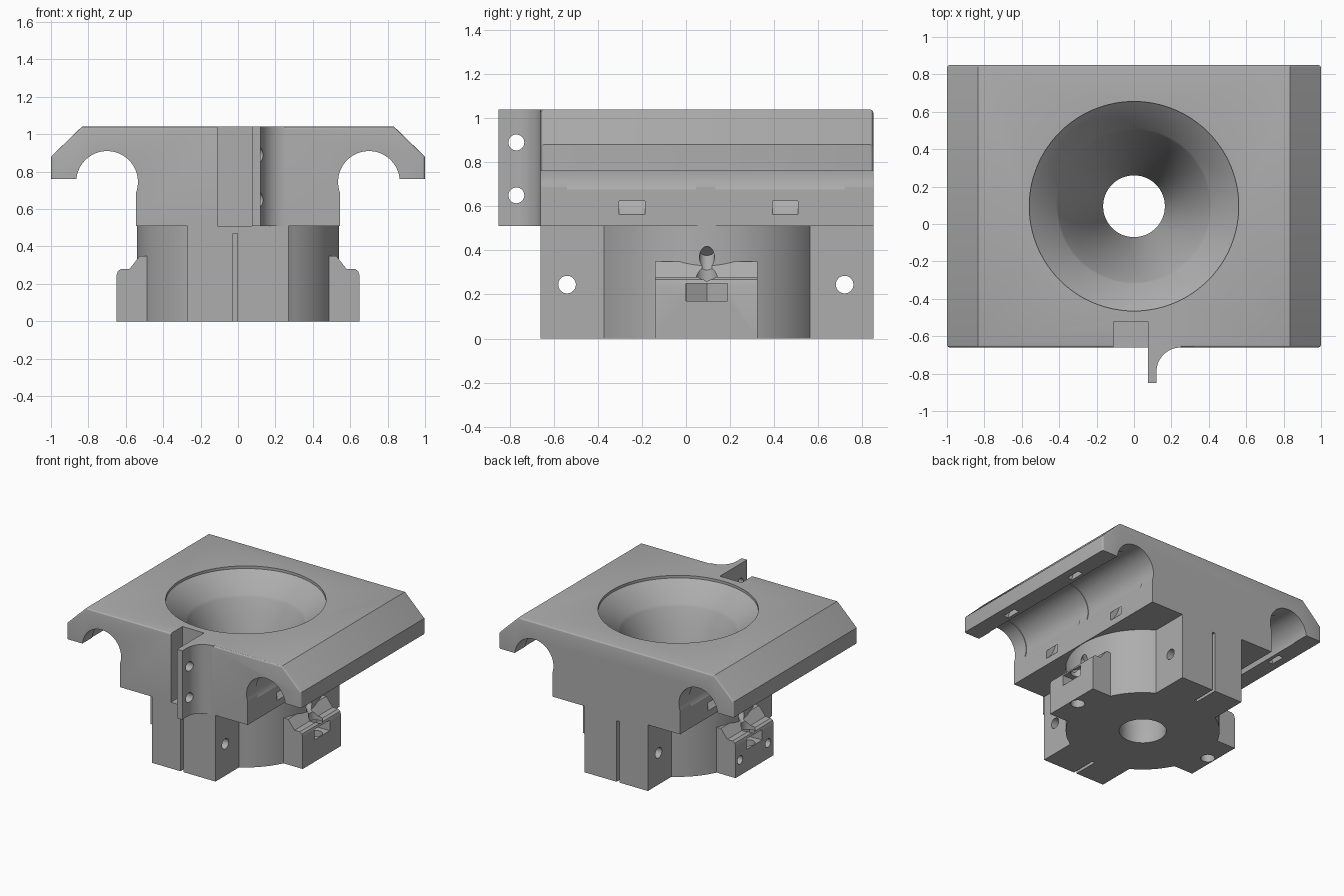
import bpy, bmesh
from math import sin, cos, radians, pi
from mathutils import Vector, Matrix

cube = bpy.data.objects.get("Cube")
if cube:
    bpy.data.objects.remove(cube)

grey = bpy.data.materials.new("plain_grey")
grey.use_nodes = True
COLOR = (0.42, 0.42, 0.42, 1)
grey.diffuse_color = COLOR
grey.node_tree.nodes["Principled BSDF"].inputs["Base Color"].default_value = COLOR

CY = 0.095           # y of the funnel axis
FRONT, BACK = -0.66, 0.85
ROD_X, ROD_Z, ROD_R = 0.70, 0.745, 0.165


def finish(name, bm):
    bmesh.ops.recalc_face_normals(bm, faces=bm.faces)
    mesh = bpy.data.meshes.new(name)
    bm.to_mesh(mesh)
    bm.free()
    mesh.materials.append(grey)
    ob = bpy.data.objects.new(name, mesh)
    bpy.context.collection.objects.link(ob)
    return ob


def prism(name, pts, lo, hi, axis="y", bevel=None):
    """Extrude an outline along y (points are x,z) or z (points are x,y)."""
    bm = bmesh.new()
    place = (lambda u, v, t: (u, t, v)) if axis == "y" else (lambda u, v, t: (u, v, t))
    face = bm.faces.new([bm.verts.new(place(u, v, lo)) for u, v in pts])
    new = bmesh.ops.extrude_face_region(bm, geom=[face])["geom"]
    bmesh.ops.translate(bm, verts=[g for g in new if isinstance(g, bmesh.types.BMVert)],
                        vec=place(0, 0, hi - lo))
    if bevel:
        edges = [e for e in bm.edges if bevel(*[v.co for v in e.verts])]
        bmesh.ops.bevel(bm, geom=edges, offset=0.015, segments=3, profile=0.5, affect="EDGES")
    return finish(name, bm)


def box(name, x0, x1, y0, y1, z0, z1):
    return prism(name, [(x0, y0), (x1, y0), (x1, y1), (x0, y1)], z0, z1, "z")


def rod(name, a, b, r, sides=32):
    a, b = Vector(a), Vector(b)
    bm = bmesh.new()
    turn = (b - a).to_track_quat("Z", "Y").to_matrix().to_4x4()
    bmesh.ops.create_cone(bm, cap_ends=True, segments=sides, radius1=r, radius2=r,
                          depth=(b - a).length, matrix=Matrix.Translation((a + b) / 2) @ turn)
    return finish(name, bm)


def lathe(name, profile, center, axis, steps, closed):
    """Spin (radius, height) points around an axis."""
    bm = bmesh.new()
    side = Vector((1, 0, 0))
    vs = [bm.verts.new(center + side * r + axis * h) for r, h in profile]
    edges = [bm.edges.new(p) for p in zip(vs, vs[1:])]
    if closed:
        edges.append(bm.edges.new((vs[-1], vs[0])))
    bmesh.ops.spin(bm, geom=vs + edges, cent=center, axis=axis, angle=2 * pi, steps=steps)
    bmesh.ops.remove_doubles(bm, verts=bm.verts, dist=1e-5)
    return finish(name, bm)


def combine(body, other, mode):
    mod = body.modifiers.new("join", "BOOLEAN")
    mod.operation, mod.solver, mod.object = mode, "EXACT", other
    deps = bpy.context.evaluated_depsgraph_get()
    mesh = bpy.data.meshes.new_from_object(body.evaluated_get(deps))
    body.modifiers.clear()
    body.data = mesh
    bpy.data.objects.remove(other)


# Top plate with two open rod channels
arch = [(ROD_X + ROD_R * cos(radians(a)), ROD_Z + ROD_R * sin(radians(a)))
        for a in range(200, 4, -6)]
half = [(0.545, 0.5), (0.545, 0.685)] + arch + [
    (0.865, 0.76), (1, 0.76), (1, 0.88), (0.835, 1.04)]
half[0] = (0.545, 0.51)
outline = half + [(-x, z) for x, z in reversed(half)]


def outer_rim(a, b):
    on_top = all(v.z > 0.87 and abs(v.z + abs(v.x) - 1.88) < 0.02 or v.z > 1.03 for v in (a, b))
    on_side = all(abs(v.x) > 0.99 for v in (a, b))
    return abs(a.y - b.y) < 1e-4 and (on_top or on_side)


body = prism("carriage_body", outline, FRONT, BACK, bevel=outer_rim)

# Lower hub, clamp block and side lugs
parts = [rod("hub", (0, CY, 0), (0, CY, 0.52), 0.54, 96),
         box("clamp_block", -0.27, 0.27, FRONT, BACK, 0, 0.52)]
lug = [(0, 0), (0.65, 0), (0.65, 0.245), (0.643, 0.267), (0.625, 0.28),
       (0.58, 0.28), (0.525, 0.35), (0, 0.35)]
for s in (1, -1):
    parts.append(prism("side_lug", [(s * x, z) for x, z in lug], -0.14, 0.325))

# Front belt arm with a filleted root
fillet = [(0.25 - 0.13 * sin(radians(a)), -0.79 + 0.13 * cos(radians(a)))
          for a in range(0, 91, 10)]
arm = [(0.075, -0.6), (0.25, -0.6)] + fillet + [(0.12, -0.85), (0.075, -0.85)]
parts.append(prism("belt_arm", arm, 0.51, 1.04, "z"))
for p in parts:
    combine(body, p, "UNION")

# Central funnel
up = Vector((0, 0, 1))
funnel = [(0, 1.2), (0.56, 1.2), (0.56, 1.02), (0.415, 0.89), (0.405, 0.87),
          (0.35, 0.75), (0.165, 0.12), (0.165, -0.1), (0, -0.1)]
cuts = [lathe("funnel_cut", funnel, Vector((0, CY, 0)), up, 96, False)]

# Belt notch, clamp slits and belt arm holes
cuts.append(box("notch_cut", -0.11, 0.075, -0.9, -0.52, 0.51, 1.2))
for y0, y1 in ((-0.8, -0.46), (0.65, 1.0)):
    cuts.append(box("slit_cut", -0.028, -0.004, y0, y1, -0.1, 0.47))
for z in (0.65, 0.89):
    cuts.append(rod("arm_hole_cut", (0.0, -0.77, z), (0.3, -0.77, z), 0.036))
for y in (-0.54, 0.72):
    cuts.append(rod("clamp_hole_cut", (-0.4, y, 0.245), (0.4, y, 0.245), 0.04))

for s in (1, -1):
    # Bearing pockets and tie channels around each rod
    for y0, y1 in ((-0.54, 0.045), (0.135, 0.72)):
        cuts.append(rod("pocket_cut", (s * ROD_X, y0, ROD_Z), (s * ROD_X, y1, ROD_Z), 0.17, 64))
    for y in (-0.245, 0.45):
        ring = [(0.197, -0.058), (0.24, -0.058), (0.24, 0.058), (0.197, 0.058)]
        cuts.append(lathe("tie_cut", ring, Vector((s * ROD_X, y, ROD_Z)),
                          Vector((0, 1, 0)), 48, True))
    # Lug screw hole, nut trap and driver groove
    x = s * 0.595
    cuts.append(rod("screw_cut", (x, CY, -0.1), (x, CY, 0.36), 0.05))
    nut = [(x + 0.108 * cos(k * pi / 3), CY + 0.108 * sin(k * pi / 3)) for k in range(6)]
    cuts.append(prism("nut_cut", nut, 0.17, 0.25, "z"))
    cuts.append(box("nut_slot_cut", min(x, s * 0.8), max(x, s * 0.8),
                    CY - 0.094, CY + 0.094, 0.17, 0.25))
    cuts.append(rod("groove_cut", (s * 0.62, CY, 0.28), (s * 0.51, CY, 0.40), 0.034))

# Extra cross holes on one lug
for y in (-0.07, 0.27):
    cuts.append(rod("lug_hole_cut", (-0.8, y, 0.12), (-0.54, y, 0.12), 0.033))

for c in cuts:
    combine(body, c, "DIFFERENCE")

bpy.ops.object.select_all(action="DESELECT")
body.select_set(True)
bpy.context.view_layer.objects.active = body
bpy.ops.object.shade_smooth_by_angle(angle=radians(25))
